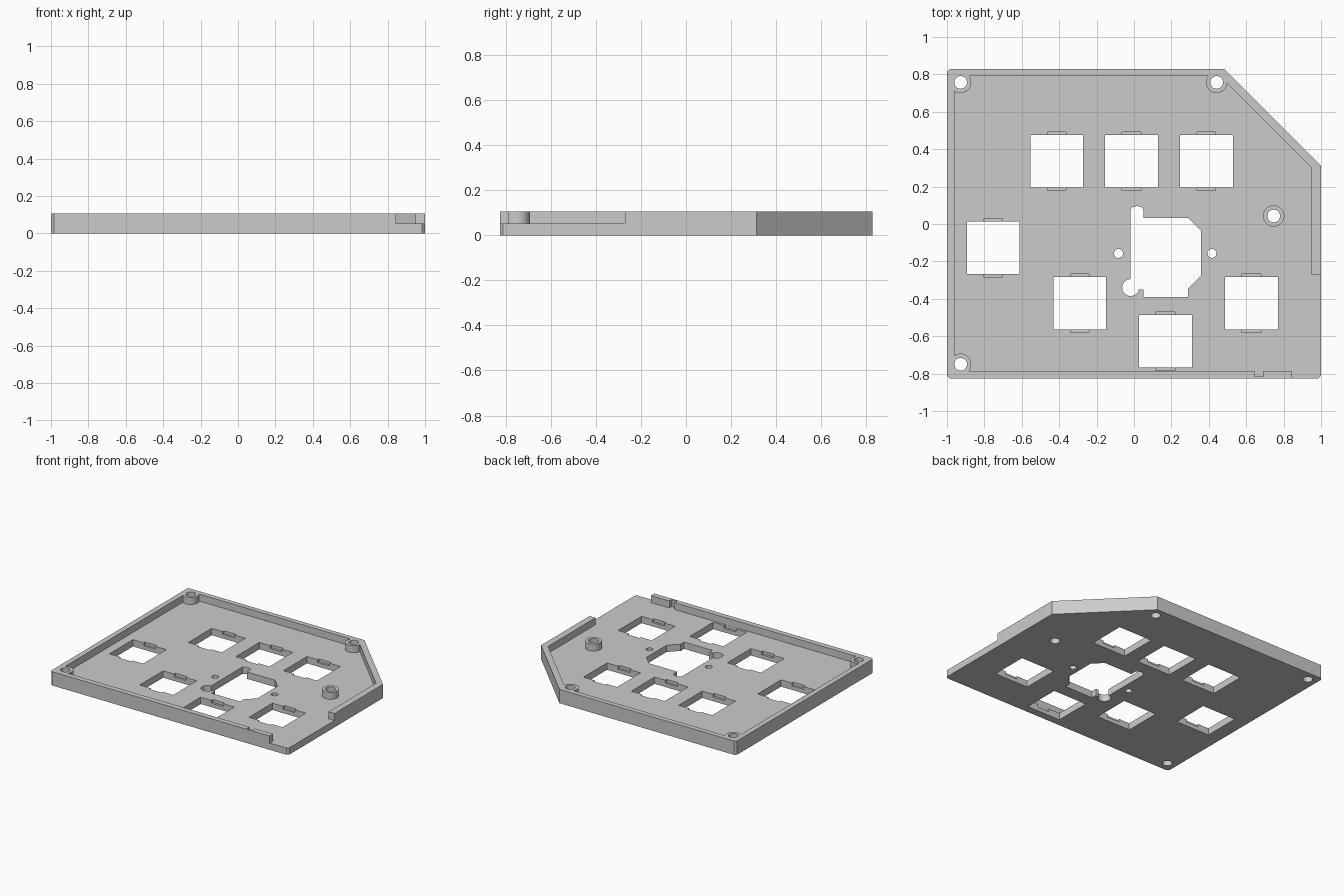
import bpy, bmesh, math

cube = bpy.data.objects.get("Cube")
if cube:
    bpy.data.objects.remove(cube)

HEIGHT, FLOOR, LIP = 0.105, 0.052, 0.03   # wall top, floor top, clip ledge

grey = bpy.data.materials.new("plain grey")
grey.use_nodes = True
colour = (0.6, 0.6, 0.6, 1)
grey.diffuse_color = colour
grey.node_tree.nodes["Principled BSDF"].inputs["Base Color"].default_value = colour


def prism(name, points, z0, z1):
    """Closed solid from a flat outline."""
    bm = bmesh.new()
    face = bm.faces.new([bm.verts.new((x, y, z0)) for x, y in points])
    side = bmesh.ops.extrude_face_region(bm, geom=[face])["geom"]
    bmesh.ops.translate(bm, vec=(0, 0, z1 - z0),
                        verts=[v for v in side if isinstance(v, bmesh.types.BMVert)])
    bmesh.ops.recalc_face_normals(bm, faces=bm.faces)
    mesh = bpy.data.meshes.new(name)
    bm.to_mesh(mesh)
    bm.free()
    mesh.materials.append(grey)
    obj = bpy.data.objects.new(name, mesh)
    bpy.context.collection.objects.link(obj)
    return obj


def box(x0, x1, y0, y1):
    return [(x0, y0), (x1, y0), (x1, y1), (x0, y1)]


def circle(x, y, r, n=40):
    return [(x + r * math.cos(math.tau * i / n), y + r * math.sin(math.tau * i / n))
            for i in range(n)]


def combine(points, z0, z1, operation="DIFFERENCE"):
    """Cut a prism from the case, or join one to it."""
    tool = prism("tool", points, z0, z1)
    mod = case.modifiers.new("shape", "BOOLEAN")
    mod.object, mod.operation, mod.solver = tool, operation, "EXACT"
    bpy.context.view_layer.objects.active = case
    bpy.ops.object.modifier_apply(modifier=mod.name)
    mesh = tool.data
    bpy.data.objects.remove(tool)
    bpy.data.meshes.remove(mesh)


# Outer block with small corner chamfers and one large cut corner
case = prism("keypad_case", [
    (-0.985, -0.826), (0.985, -0.826), (1, -0.811), (1, 0.312),
    (0.484, 0.828), (-0.985, 0.828), (-1, 0.813), (-1, -0.811)], 0, HEIGHT)

# Tray pocket, open front corner and cable notch in the front wall
combine([(-0.96, -0.785), (0.95, -0.785), (0.95, 0.3), (0.46, 0.79),
         (-0.96, 0.79)], FLOOR, 0.2)
combine(box(0.845, 1.1, -1, -0.27), FLOOR, 0.2)
combine(box(0.645, 0.69, -0.815, -0.75), FLOOR, 0.2)

# Screw posts with through holes
posts = [(-0.927, 0.757), (0.442, 0.757), (0.747, 0.043), (-0.927, -0.75)]
for x, y in posts:
    combine(circle(x, y, 0.057), 0.01, HEIGHT, "UNION")
for x, y in posts:
    combine(circle(x, y, 0.034), -0.1, 0.2)

# Square key openings with clip recesses above a thin lip
keys = [(-0.413, 0.335), (-0.013, 0.335), (0.387, 0.335), (-0.752, -0.127),
        (-0.29, -0.424), (0.168, -0.627), (0.628, -0.424)]
for x, y in keys:
    combine(box(x - 0.141, x + 0.141, y - 0.141, y + 0.141), -0.1, 0.2)
    combine(box(x - 0.05, x + 0.05, y - 0.157, y + 0.157), LIP, FLOOR + 0.001)

# Central opening with rounded tab and round corner relief
combine([(-0.02, 0.08), (-0.005, 0.091), (0.016, 0.096), (0.037, 0.091),
         (0.052, 0.08), (0.052, 0.033), (0.288, 0.033), (0.358, -0.037),
         (0.358, -0.278), (0.288, -0.348), (0.288, -0.39), (0.05, -0.39),
         (0.05, -0.35), (-0.02, -0.35)], -0.1, 0.2)
combine(circle(-0.018, -0.34, 0.045), -0.1, 0.2)

# Small locating holes
for x in (-0.083, 0.417):
    combine(circle(x, -0.157, 0.024, 24), -0.1, 0.2)

# Smooth the round walls, keep edges sharp
bpy.ops.object.select_all(action="DESELECT")
case.select_set(True)
bpy.context.view_layer.objects.active = case
bpy.ops.object.shade_smooth_by_angle(angle=math.radians(30))
